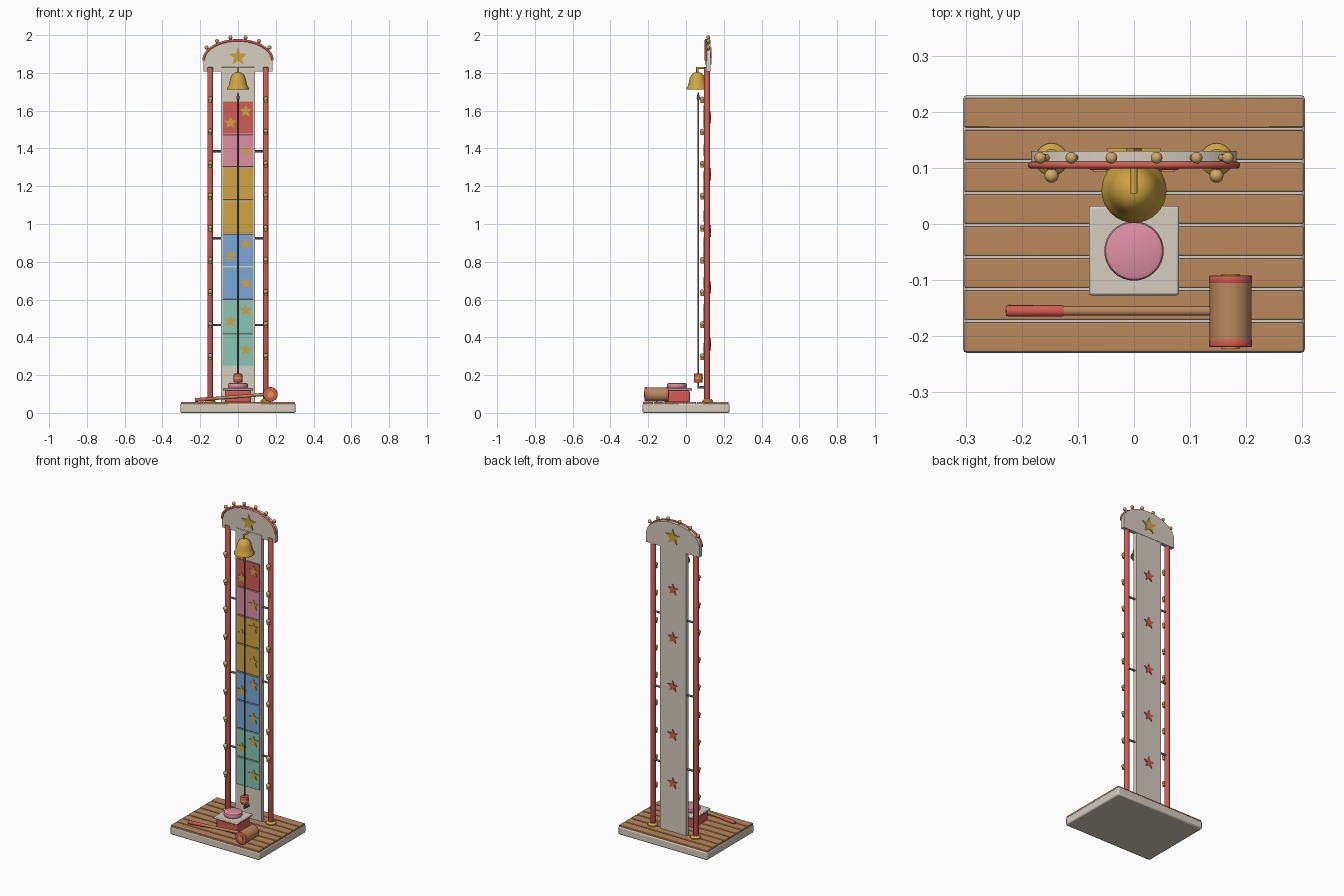
import bpy, math
from mathutils import Vector

if "Cube" in bpy.data.objects:
    bpy.data.objects.remove(bpy.data.objects["Cube"])


def mat(name, r, g, b):
    m = bpy.data.materials.new(name)
    lin = [((c / 255 + 0.055) / 1.055) ** 2.4 for c in (r, g, b)]
    m.diffuse_color = (*lin, 1)
    m.use_nodes = True
    m.node_tree.nodes["Principled BSDF"].inputs["Base Color"].default_value = m.diffuse_color
    return m


CREAM = mat("cream paint", 214, 205, 192)
WOOD = mat("wood", 186, 136, 92)
RED = mat("red paint", 212, 92, 82)
GOLD = mat("gold", 208, 165, 66)
PINK = mat("pink", 222, 143, 165)
TEAL = mat("teal", 137, 198, 182)
BLUE = mat("blue", 122, 168, 218)
STEEL = mat("dark steel", 92, 97, 104)
BULB = mat("warm bulb", 208, 168, 104)


def finish(ob, name, material, smooth=True):
    ob.name = name
    ob.data.materials.append(material)
    if smooth:
        bpy.ops.object.select_all(action='DESELECT')
        ob.select_set(True)
        bpy.context.view_layer.objects.active = ob
        bpy.ops.object.shade_smooth_by_angle(angle=math.radians(40))
    return ob


def mesh(name, verts, faces, material, smooth=True):
    me = bpy.data.meshes.new(name)
    me.from_pydata(verts, [], faces)
    me.update()
    ob = bpy.data.objects.new(name, me)
    bpy.context.collection.objects.link(ob)
    return finish(ob, name, material, smooth)


def box(name, lo, hi, material, bevel=0.0):
    lo, hi = Vector(lo), Vector(hi)
    bpy.ops.mesh.primitive_cube_add(size=1, location=(lo + hi) / 2)
    ob = bpy.context.object
    ob.scale = hi - lo
    bpy.ops.object.transform_apply(location=False, rotation=False, scale=True)
    if bevel:
        b = ob.modifiers.new("bevel", 'BEVEL')
        b.width, b.segments = bevel, 2
    return finish(ob, name, material)


def lathe(name, start, end, profile, material, n=24):
    """Revolve (radius, distance) profile about the line start -> end."""
    start, axis = Vector(start), (Vector(end) - Vector(start)).normalized()
    q = Vector((0, 0, 1)).rotation_difference(axis)
    verts, faces = [], []
    for r, h in profile:
        for i in range(n):
            a = 2 * math.pi * i / n
            verts.append(start + q @ Vector((r * math.cos(a), r * math.sin(a), h)))
    for j in range(len(profile) - 1):
        for i in range(n):
            k = (i + 1) % n
            faces.append((j * n + i, j * n + k, (j + 1) * n + k, (j + 1) * n + i))
    faces.append(tuple(range(n))[::-1])
    faces.append(tuple(range((len(profile) - 1) * n, len(profile) * n)))
    return mesh(name, verts, faces, material)


def rod(name, a, b, r, material, bevel=0.0, n=20):
    d = (Vector(b) - Vector(a)).length
    prof = [(r, 0), (r, d)]
    if bevel:
        prof = [(r - bevel, 0), (r - bevel * .3, bevel * .3), (r, bevel),
                (r, d - bevel), (r - bevel * .3, d - bevel * .3), (r - bevel, d)]
    return lathe(name, a, b, prof, material, n)


def ball(name, loc, r, material):
    bpy.ops.mesh.primitive_uv_sphere_add(segments=16, ring_count=10, radius=r, location=loc)
    return finish(bpy.context.object, name, material)


def plate(name, outline, y0, y1, material, smooth=False):
    """Extrude a counter-clockwise (x, z) outline from y0 to y1."""
    n = len(outline)
    verts = [(x, y0, z) for x, z in outline] + [(x, y1, z) for x, z in outline]
    faces = [tuple(range(n)), tuple(range(2 * n - 1, n - 1, -1))]
    faces += [(i, i + n, (i + 1) % n + n, (i + 1) % n) for i in range(n)]
    return mesh(name, verts, faces, material, smooth)


def star(name, x, z, r, y0, y1, material):
    pts = []
    for i in range(10):
        a = math.pi / 2 + i * math.pi / 5
        s = r if i % 2 == 0 else r * 0.45
        pts.append((x + s * math.cos(a), z + s * math.sin(a)))
    return plate(name, pts, y0, y1, material)


# base and deck planks
box("base", (-.305, -.23, 0), (.305, .23, .05), CREAM, .008)
for i in range(8):
    y = -.2275 + i * .0571
    box(f"deck_plank_{i}", (-.302, y, .046), (.302, y + .052, .058), WOOD, .002)

# tower board with scoring panels and stars
box("tower_board", (-.09, .103, .05), (.09, .128, 1.83), CREAM, .002)
for i, m in enumerate([TEAL, TEAL, BLUE, BLUE, GOLD, GOLD, PINK, RED]):
    z = .25 + i * .1755
    box(f"score_panel_{i}", (-.08, .0965, z), (.08, .105, z + .170), m, .002)
    if i % 2:
        star(f"panel_star_high_{i}", .04, z + .118, .034, .0925, .098, GOLD)
        star(f"panel_star_low_{i}", -.04, z + .058, .034, .0925, .098, GOLD)
    else:
        star(f"panel_star_{i}", .04, z + .085, .034, .0925, .098, GOLD)
for i in range(5):
    star(f"back_star_{i}", 0, .36 + i * .3, .036, .127, .133, RED)

# side posts with collars and lamps
for side, s in (("left", -1), ("right", 1)):
    x = s * .147
    rod(f"{side}_post", (x, .112, .05), (x, .112, 1.83), .0155, RED, .003)
    lathe(f"{side}_post_collar", (x, .115, .056), (x, .115, 1),
          [(.029, 0), (.029, .008), (.024, .013), (.018, .018)], GOLD)
    for i in range(9):
        z = .298 + i * .17
        rod(f"{side}_lamp_socket_{i}", (x, .1, z), (x, .088, z), .007, GOLD)
        rod(f"{side}_lamp_cup_{i}", (x, .087, z - .018), (x, .087, z - .004), .009, GOLD)
        ball(f"{side}_lamp_{i}", (x, .086, z + .004), .0125, BULB)
for i in range(3):
    z = .465 + i * .46
    for s in (-1, 1):
        rod(f"cross_brace_{i}_{s}", (s * .147, .113, z), (s * .085, .113, z), .006, STEEL)

# arched header with trim, stars and crown lamps
arch = [(.183 * math.cos(math.pi * i / 32), 1.865 + .108 * math.sin(math.pi * i / 32))
        for i in range(33)]
plate("header", [(-.183, 1.808), (.183, 1.808)] + arch, .106, .13, CREAM, True)
crv = bpy.data.curves.new("header_trim", 'CURVE')
crv.dimensions = '3D'
crv.bevel_depth, crv.bevel_resolution, crv.use_fill_caps = .0065, 3, True
sp = crv.splines.new('POLY')
sp.points.add(len(arch) - 1)
for p, (x, z) in zip(sp.points, arch):
    p.co = (x, .105, z, 1)
trim = bpy.data.objects.new("header_trim", crv)
bpy.context.collection.objects.link(trim)
crv.materials.append(RED)
star("header_star_front", 0, 1.885, .05, .1, .107, GOLD)
star("header_star_back", 0, 1.885, .05, .129, .135, GOLD)
for i in range(6):
    a = math.radians((32, 55, 78, 102, 125, 148)[i])
    p = Vector((.183 * math.cos(a), .118, 1.865 + .108 * math.sin(a)))
    d = Vector((math.cos(a) * .6, 0, math.sin(a))).normalized()
    rod(f"crown_lamp_stem_{i}", p - d * .004, p + d * .012, .006, GOLD)
    ball(f"crown_lamp_{i}", p + d * .017, .0105, BULB)

# bell on its bracket
lathe("bell", (0, .06, 1.712), (0, .06, 2),
      [(.05, .003), (.058, 0), (.058, .006), (.051, .018), (.046, .035), (.041, .058),
       (.033, .076), (.02, .088), (.006, .092)], GOLD, 32)
rod("bell_hanger", (0, .06, 1.795), (0, .06, 1.826), .006, GOLD)
rod("bell_bracket", (0, .054, 1.826), (0, .11, 1.826), .006, GOLD)

# guide rail and puck
rod("guide_rail", (0, .065, .13), (0, .065, 1.68), .005, STEEL, n=12)
lathe("rail_tip", (0, .065, 1.655), (0, .065, 2), [(.005, 0), (.009, .012), (.002, .042)], STEEL)
box("rail_foot", (-.006, .06, .13), (.006, .105, .142), STEEL)
rod("puck", (0, .065, .16), (0, .065, .208), .023, RED, .006)
rod("puck_band", (0, .065, .179), (0, .065, .189), .0238, GOLD)

# striking block
box("strike_block", (-.07, -.115, .056), (.07, .02, .119), RED, .008)
box("strike_plate", (-.08, -.127, .118), (.08, .032, .131), CREAM, .004)
rod("strike_pad", (0, -.048, .13), (0, -.048, .157), .053, PINK, .008, 32)

# mallet lying on the deck
tail, head = Vector((-.228, -.155, .068)), Vector((.172, -.155, .1))
grip = tail.lerp(head, .26)
rod("mallet_handle", tail, head, .0085, WOOD)
rod("mallet_grip", tail, grip, .0102, RED, .004)
rod("mallet_head", (.172, -.217, .098), (.172, -.095, .098), .0375, WOOD, n=32)
for s, y in (("front", -.2195), ("back", -.106)):
    rod(f"mallet_band_{s}", (.172, y, .098), (.172, y + .0145, .098), .0385, RED, .003, 32)
for s, y in (("front", -.2225), ("back", -.0925)):
    rod(f"mallet_cap_{s}", (.172, y, .098), (.172, y + .0035, .098), .016, GOLD)
